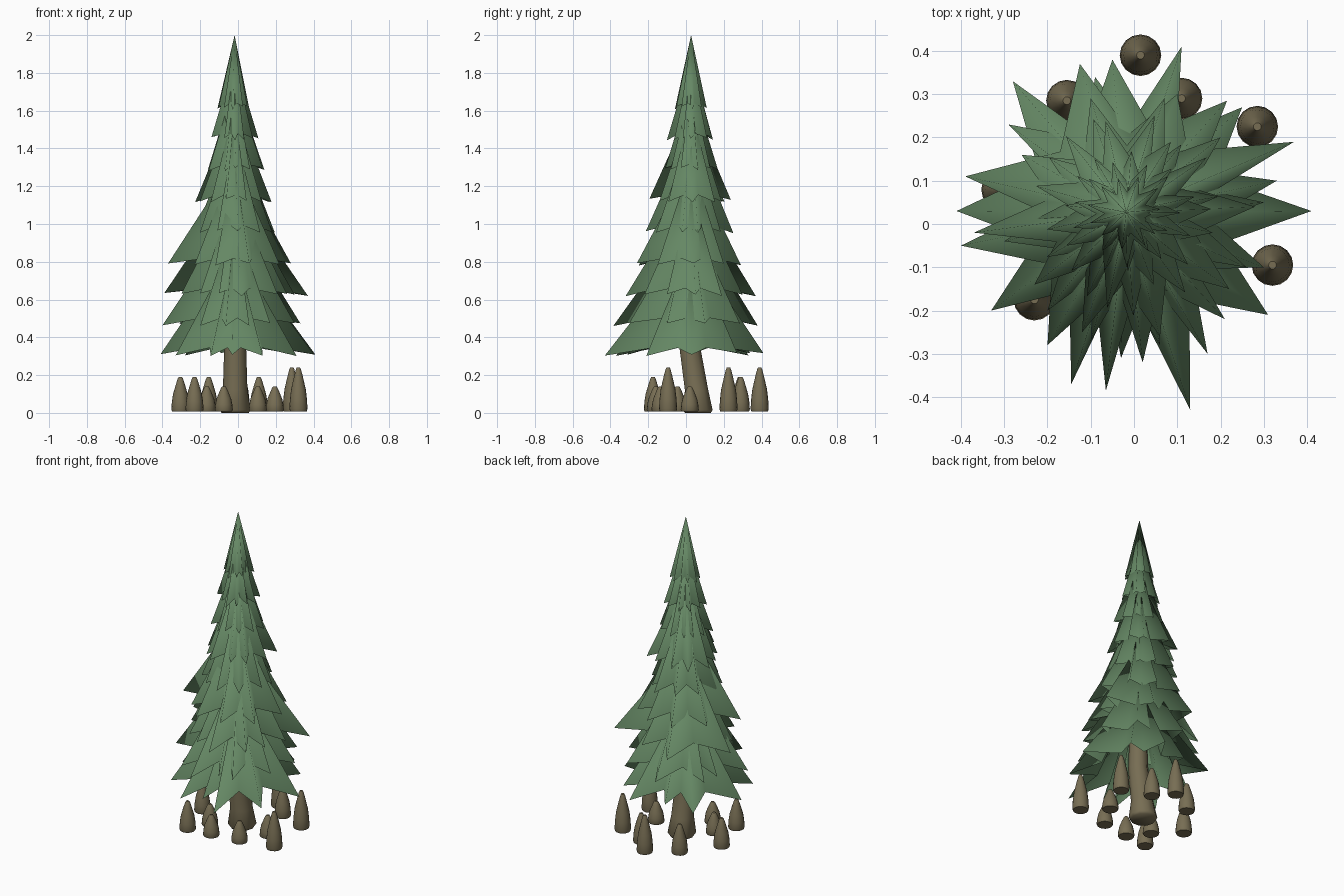
import bpy, bmesh, math, random
from mathutils import Vector

random.seed(4)
if "Cube" in bpy.data.objects:
    bpy.data.objects.remove(bpy.data.objects["Cube"], do_unlink=True)


def material(name, rgb):
    m = bpy.data.materials.new(name)
    m.use_nodes = True
    m.diffuse_color = (*rgb, 1)
    m.node_tree.nodes["Principled BSDF"].inputs["Base Color"].default_value = (*rgb, 1)
    return m


needle_green = material("needle_green", (0.13, 0.245, 0.128))
bark_brown = material("bark_brown", (0.185, 0.155, 0.088))
AXIS = Vector((-0.018, 0.027, 0))


def finish(name, bm, mat, angle):
    bmesh.ops.recalc_face_normals(bm, faces=bm.faces)
    mesh = bpy.data.meshes.new(name)
    bm.to_mesh(mesh)
    bm.free()
    mesh.materials.append(mat)
    ob = bpy.data.objects.new(name, mesh)
    bpy.context.collection.objects.link(ob)
    bpy.ops.object.select_all(action="DESELECT")
    ob.select_set(True)
    bpy.context.view_layer.objects.active = ob
    bpy.ops.object.shade_smooth_by_angle(angle=math.radians(angle))


def lathe(name, rings, sides, mat, angle):
    """Skin circles given as (x, y, z, radius), with flat end caps."""
    bm = bmesh.new()
    loops = []
    for x, y, z, r in rings:
        loops.append([bm.verts.new((x + r * math.cos(math.tau * i / sides),
                                    y + r * math.sin(math.tau * i / sides), z))
                      for i in range(sides)])
    for a, b in zip(loops, loops[1:]):
        for i in range(sides):
            j = (i + 1) % sides
            bm.faces.new((a[i], a[j], b[j], b[i]))
    bm.faces.new(loops[0])
    bm.faces.new(loops[-1])
    finish(name, bm, mat, angle)


def branch_tier(name, z, height, tips):
    """Pleated open cone: ridges run to the tips, deep folds run between them."""
    bm = bmesh.new()
    apex = bm.verts.new(AXIS + Vector((0, 0, z + height)))
    tips = sorted(tips, key=lambda p: math.atan2(p[1] - AXIS.y, p[0] - AXIS.x))
    rim = []
    for i, (x, y) in enumerate(tips):
        nx, ny = tips[(i + 1) % len(tips)]
        a = Vector((x, y, 0)) - AXIS
        b = Vector((nx, ny, 0)) - AXIS
        rim.append(bm.verts.new((x, y, z + random.uniform(-0.01, 0.01))))
        fold = (a.normalized() + b.normalized()).normalized()
        fold *= 0.28 * (a.length + b.length)
        rim.append(bm.verts.new(AXIS + fold + Vector((0, 0, z + 0.06 * height))))
    for i, v in enumerate(rim):
        bm.faces.new((v, rim[(i + 1) % len(rim)], apex))
    finish(name, bm, needle_green, 180)


def random_tips(radius, count):
    turn = random.random()
    tips = []
    for i in range(count):
        a = math.tau * (i + turn + random.uniform(-0.2, 0.2)) / count
        r = radius * random.uniform(0.85, 1.08)
        tips.append((AXIS.x + r * math.cos(a), AXIS.y + r * math.sin(a)))
    return tips


# Wide lower branches, each tip placed
lower = [
    [(.41, .03), (.31, -.21), (.13, -.43), (-.145, -.37), (-.33, -.2),
     (-.41, .03), (-.28, .33), (.11, .41), (.25, .27), (-.03, -.31), (-.09, .34)],
    [(.33, .1), (.3, -.1), (.17, -.3), (-.065, -.385), (-.2, -.28),
     (-.4, -.05), (-.29, .23), (-.05, .38), (.215, .285), (-.31, .13), (.06, -.28)],
    [(.37, .19), (.26, -.1), (.21, -.22), (.02, -.32), (-.2, -.2),
     (-.39, .11), (-.125, .37), (.1, .3), (-.3, -.04), (.3, .05), (-.1, -.27)],
    [(.28, .04), (.22, -.15), (.06, -.26), (-.12, -.25), (-.37, -.02),
     (-.26, .16), (-.1, .29), (.07, .29), (.2, .2), (-.23, -.14)],
]
for i, tips in enumerate(lower):
    branch_tier(f"branch_tier_{i + 1}", 0.31 + 0.158 * i, 0.58 - 0.01 * i, tips)

# Narrow upper branches
for i, (radius, height) in enumerate([(.235, .54), (.21, .5), (.15, .46), (.12, .42), (.09, .384)]):
    branch_tier(f"branch_tier_{i + 5}", 0.96 + 0.164 * i, height, random_tips(radius, 11))

# Leaning trunk with a flared foot
lathe("trunk", [(-.015, .063, 0, .072), (-.015, .063, .015, .082), (-.015, .056, .12, .065),
                (-.015, .02, .35, .058), (-.015, .02, .6, .05), (-.018, .025, .9, .02)],
      10, bark_brown, 60)

# Ring of pointed stumps
stumps = [(.015, .39, .24), (.285, .225, .24), (.32, -.095, .24),
          (.11, .29, .19), (-.155, .285, .19), (-.305, .08, .19), (-.23, -.175, .19),
          (-.075, -.16, .14), (.105, -.135, .14), (.195, .02, .14), (-.165, -.045, .14)]
profile = [(0, .044), (.06, .048), (.28, .045), (.5, .039), (.8, .023), (.95, .014), (1, .009)]
for i, (x, y, h) in enumerate(stumps):
    lathe(f"stump_{i + 1}", [(x, y, .008 + t * (h - .008), r) for t, r in profile],
          16, bark_brown, 50)
